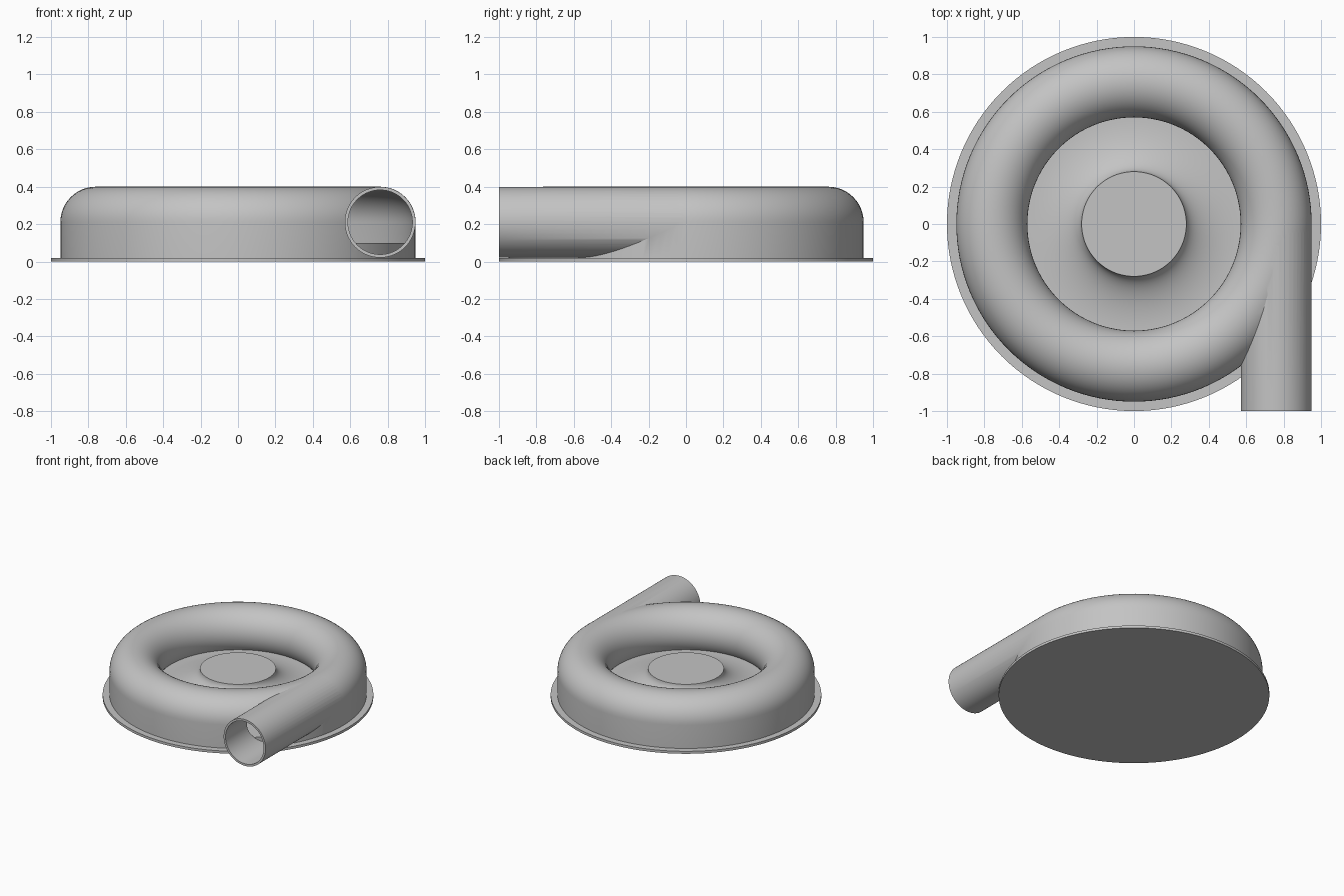
import bpy, bmesh, math
from mathutils import Matrix

cube = bpy.data.objects.get("Cube")
if cube:
    bpy.data.objects.remove(cube, do_unlink=True)

SEGMENTS = 128
RING, TUBE, MID = 0.76, 0.19, 0.21   # ring radius, tube radius, tube centre height
WALL = 0.017

grey = bpy.data.materials.new("light_grey")
grey.use_nodes = True
colour = (0.55, 0.55, 0.55, 1)
grey.diffuse_color = colour
grey.node_tree.nodes["Principled BSDF"].inputs["Base Color"].default_value = colour


def make_object(name, bm):
    bmesh.ops.remove_doubles(bm, verts=bm.verts, dist=1e-5)
    bmesh.ops.recalc_face_normals(bm, faces=bm.faces)
    mesh = bpy.data.meshes.new(name)
    bm.to_mesh(mesh)
    bm.free()
    mesh.materials.append(grey)
    obj = bpy.data.objects.new(name, mesh)
    bpy.context.collection.objects.link(obj)
    return obj


def lathe(name, profile, closed):
    """Revolve an (r, z) profile around the z axis."""
    bm = bmesh.new()
    verts = [bm.verts.new((r, 0, z)) for r, z in profile]
    pairs = list(zip(verts, verts[1:]))
    if closed:
        pairs.append((verts[-1], verts[0]))
    edges = [bm.edges.new(p) for p in pairs]
    bmesh.ops.spin(bm, geom=verts + edges, cent=(0, 0, 0), axis=(0, 0, 1),
                   angle=math.tau, steps=SEGMENTS, use_merge=False)
    return make_object(name, bm)


def scroll(name, radius, floor):
    """Ring with a round top, a straight outer wall and a rounded inner wall."""
    profile = [(RING + radius, floor)]
    for i in range(37):
        a = math.radians(i * 7.5)
        z = MID + radius * math.sin(a)
        if z > floor + 0.001:
            profile.append((RING + radius * math.cos(a), z))
    profile.append((RING, floor))
    return lathe(name, profile, True)


def pipe(name, radius, y0, y1):
    bm = bmesh.new()
    place = Matrix.Translation((RING, (y0 + y1) / 2, MID)) @ Matrix.Rotation(math.pi / 2, 4, "X")
    bmesh.ops.create_cone(bm, cap_ends=True, segments=96, radius1=radius,
                          radius2=radius, depth=y1 - y0, matrix=place)
    return make_object(name, bm)


def combine(target, tool, operation):
    mod = target.modifiers.new("combine", "BOOLEAN")
    mod.operation, mod.object, mod.solver = operation, tool, "EXACT"
    bpy.context.view_layer.objects.active = target
    bpy.ops.object.modifier_apply(modifier=mod.name)
    bpy.data.objects.remove(tool, do_unlink=True)


# Base plate
base = lathe("base_plate", [(0, 0), (1, 0), (1, 0.02), (0, 0.02)], False)

# Inner floor with a flared hub in the middle
hub = [(0, 0.23)]
for i in range(17):
    a = math.pi / 2 * i / 16
    hub.append((0.57 - 0.29 * math.cos(a), 0.23 - 0.13 * math.sin(a)))
floor = lathe("floor_and_hub", hub + [(0.935, 0.1), (0.935, 0.015), (0, 0.015)], False)

# Hollow scroll housing with a straight outlet pipe
housing = scroll("scroll_housing", TUBE, 0.015)
combine(housing, pipe("outlet_pipe", TUBE - 0.001, -1, 0), "UNION")
combine(housing, scroll("scroll_cavity", TUBE - WALL, 0.05), "DIFFERENCE")
combine(housing, pipe("outlet_bore", TUBE - WALL - 0.001, -1.1, 0), "DIFFERENCE")

# Smooth curved surfaces, keep sharp rims
for obj in (base, floor, housing):
    bpy.ops.object.select_all(action="DESELECT")
    obj.select_set(True)
    bpy.context.view_layer.objects.active = obj
    bpy.ops.object.shade_smooth_by_angle(angle=math.radians(30))
